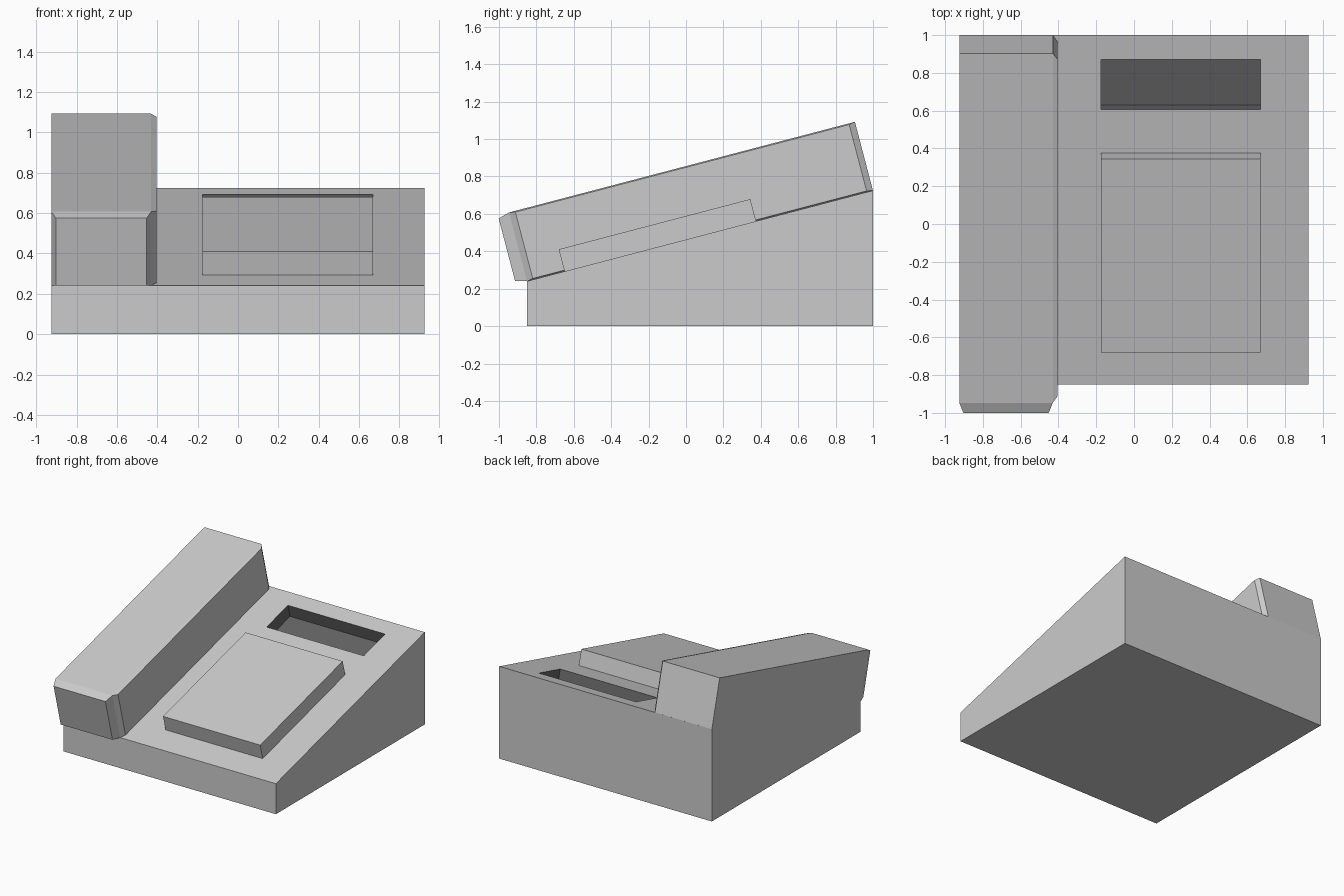
import bpy, bmesh, math
from mathutils import Matrix, Vector

if "Cube" in bpy.data.objects:
    bpy.data.objects.remove(bpy.data.objects["Cube"])

# Sloped deck frame: x across, local y up the slope, local z away from it
SLOPE = math.atan2(0.725 - 0.24, 1.85)
DECK = Matrix.Translation((0, -0.85, 0.24)) @ Matrix.Rotation(SLOPE, 4, 'X')


def finish(bm, name, matrix=None):
    bmesh.ops.recalc_face_normals(bm, faces=bm.faces)
    mesh = bpy.data.meshes.new(name)
    if matrix:
        bm.transform(matrix)
    bm.to_mesh(mesh)
    bm.free()
    ob = bpy.data.objects.new(name, mesh)
    bpy.context.collection.objects.link(ob)
    return ob


def box(x, y, z):
    bm = bmesh.new()
    bmesh.ops.create_cube(bm, size=1)
    for v in bm.verts:
        v.co = [a + (b - a) * (c + 0.5) for (a, b), c in zip((x, y, z), v.co)]
    return bm


def raise_panel(bm, direction, height, scale):
    """Extrude the box side facing a direction and shrink it slightly."""
    bm.normal_update()
    d = Vector(direction)
    face = max(bm.faces, key=lambda f: f.normal.dot(d))
    verts = list(face.verts)
    new = bmesh.ops.extrude_discrete_faces(bm, faces=[face])['faces'][0]
    mid = new.calc_center_median()
    for v in new.verts:
        v.co = mid + (v.co - mid) * scale + d * height


# Wedge body
bm = bmesh.new()
side = [(-0.85, 0), (1, 0), (1, 0.725), (-0.85, 0.24)]
face = bm.faces.new([bm.verts.new((-0.925, y, z)) for y, z in side])
ext = bmesh.ops.extrude_face_region(bm, geom=[face])['geom']
bmesh.ops.translate(bm, vec=(1.85, 0, 0),
                    verts=[g for g in ext if isinstance(g, bmesh.types.BMVert)])
body = finish(bm, "body")

# Dark display recess cut into the deck
dark = bpy.data.materials.new("dark_recess")
dark.diffuse_color = (0.13, 0.13, 0.13, 1)
dark.use_nodes = True
dark.node_tree.nodes["Principled BSDF"].inputs["Base Color"].default_value = dark.diffuse_color
cutter = finish(box((-0.175, 0.67), (1.505, 1.779), (-0.1, 0.1)), "recess_cutter", DECK)
for ob in (body, cutter):
    ob.data.materials.append(None)
    ob.data.materials.append(dark)
for p in cutter.data.polygons:
    p.material_index = 1
cutter.hide_render = True
cutter.hide_set(True)
cut = body.modifiers.new("recess", 'BOOLEAN')
cut.operation = 'DIFFERENCE'
cut.solver = 'EXACT'
cut.material_mode = 'INDEX'
cut.object = cutter

# Raised key pad
finish(box((-0.175, 0.67), (0.207, 1.266), (0, 0.122)), "key_pad", DECK)

# Handset block with shallow bevelled panels on its front and inner side
bm = box((-0.925, -0.43), (0, 1.912), (0, 0.38))
raise_panel(bm, (0, -1, 0), 0.0615, 0.91)
raise_panel(bm, (1, 0, 0), 0.025, 0.965)
finish(bm, "handset", DECK)
